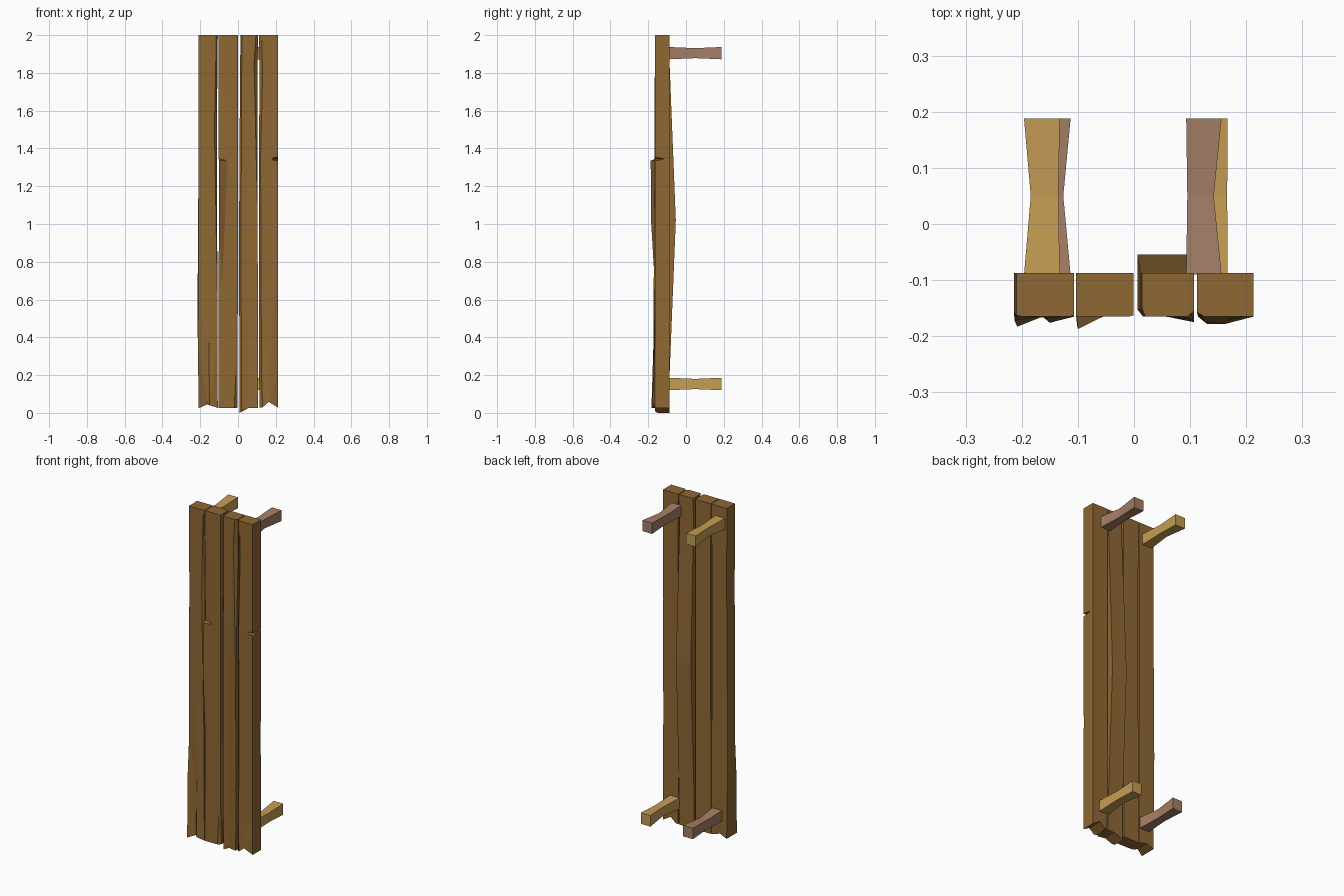
import bpy, bmesh


def material(name, rgb):
    m = bpy.data.materials.new(name)
    m.diffuse_color = (*rgb, 1)
    return m


BROWN = material("weathered brown", (0.275, 0.138, 0.034))
TAN = material("light tan", (0.558, 0.337, 0.089))
PINK = material("pinkish brown", (0.376, 0.212, 0.136))


def loft(name, rings, mat):
    """Skin closed rings of points and cap both ends."""
    bm = bmesh.new()
    loops = [[bm.verts.new(p) for p in r] for r in rings]
    n = len(loops[0])
    for a, b in zip(loops, loops[1:]):
        for i in range(n):
            j = (i + 1) % n
            bm.faces.new((a[i], a[j], b[j], b[i]))
    bm.faces.new(loops[0])
    bm.faces.new(loops[-1])
    bmesh.ops.triangulate(bm, faces=bm.faces[:])
    bmesh.ops.recalc_face_normals(bm, faces=bm.faces[:])
    me = bpy.data.meshes.new(name)
    bm.to_mesh(me)
    bm.free()
    me.materials.append(mat)
    ob = bpy.data.objects.new(name, me)
    bpy.context.collection.objects.link(ob)


def plank(name, sections, bottom):
    """Section: height, back y, front outline; the lowest one gets a ragged end."""
    rings = []
    for k, (z, back, front) in enumerate(sections):
        zs = bottom if k == 0 else [z] * len(front)
        row = [(x, y, h) for (x, y), h in zip(front, zs)]
        rings.append(row + [(x, back, h) for x, y, h in reversed(row)])
    loft(name, rings, BROWN)


B, F = -0.087, -0.165   # usual back and front planes

# planks, left to right
plank("plank_outer_left", [
    (0, B, [(-0.208, -0.183), (-0.163, F), (-0.15, -0.176), (-0.107, F)]),
    (0.38, B, [(-0.213, -0.172), (-0.163, F), (-0.155, -0.168), (-0.109, F)]),
    (0.6, B, [(-0.214, -0.157), (-0.208, F), (-0.155, -0.167), (-0.109, F)]),
    (1.5, B, [(-0.208, -0.163), (-0.2, F), (-0.125, F), (-0.112, -0.15)]),
    (2, B, [(-0.209, -0.163), (-0.2, F), (-0.115, F), (-0.107, -0.163)]),
], [0.025, 0.045, 0.04, 0.027])

plank("plank_inner_left", [
    (0, B, [(-0.103, F), (-0.09, F), (-0.02, F), (-0.004, -0.15)]),
    (0.2, B, [(-0.103, F), (-0.088, F), (-0.012, F), (-0.002, -0.16)]),
    (0.68, B, [(-0.103, F), (-0.085, F), (-0.01, F), (-0.001, -0.163)]),
    (1.0, B, [(-0.101, -0.184), (-0.07, F), (-0.01, F), (-0.001, -0.163)]),
    (1.335, B, [(-0.1, -0.187), (-0.055, F), (-0.01, F), (-0.001, -0.163)]),
    (1.345, B, [(-0.102, -0.163), (-0.055, F), (-0.01, F), (-0.001, -0.163)]),
    (2, B, [(-0.103, F), (-0.08, F), (-0.01, F), (-0.001, -0.163)]),
], [0.027] * 4)

plank("plank_inner_right", [
    (0, B, [(0.008, -0.15), (0.02, F), (0.058, F), (0.107, -0.175)]),
    (0.2, -0.087, [(0.007, -0.152), (0.018, F), (0.06, F), (0.106, -0.172)]),
    (1.02, -0.054, [(0.006, -0.152), (0.016, F), (0.055, F), (0.104, -0.17)]),
    (1.85, B, [(0.011, -0.152), (0.02, F), (0.085, F), (0.103, -0.145)]),
    (2, B, [(0.014, -0.15), (0.02, F), (0.095, F), (0.107, -0.155)]),
], [0.0, 0.01, 0.027, 0.027])

plank("plank_outer_right", [
    (0, B, [(0.114, F), (0.13, -0.178), (0.163, -0.178), (0.213, F)]),
    (0.2, B, [(0.112, -0.157), (0.125, -0.173), (0.165, -0.172), (0.213, F)]),
    (0.68, B, [(0.112, -0.157), (0.122, F), (0.195, F), (0.211, F)]),
    (1.335, B, [(0.112, -0.157), (0.12, F), (0.19, F), (0.213, F)]),
    (1.344, B, [(0.112, -0.157), (0.12, F), (0.178, F), (0.211, -0.11)]),
    (1.353, B, [(0.112, -0.157), (0.12, F), (0.19, F), (0.213, F)]),
    (1.8, B, [(0.113, -0.15), (0.13, F), (0.19, F), (0.213, F)]),
    (2, B, [(0.112, -0.157), (0.125, F), (0.19, F), (0.213, F)]),
], [0.027, 0.03, 0.058, 0.027])


def peg(name, x0, x1, z0, z1, in0, in1, mat):
    """Square rod running back from the planks with a worn waist."""
    rings = []
    for y, t in ((-0.09, 0.0), (0.05, 1.0), (0.188, 0.0)):
        a, b = x0 + in0 * t, x1 - in1 * t
        c, d = z0 + 0.006 * t, z1 - 0.006 * t
        rings.append([(a, y, c), (b, y, c), (b, y, d), (a, y, d)])
    loft(name, rings, mat)


# four rear pegs
peg("peg_top_left", -0.196, -0.132, 1.872, 1.937, 0.012, 0.003, TAN)
peg("peg_top_right", 0.093, 0.156, 1.872, 1.937, 0.002, 0.014, PINK)
peg("peg_bottom_left", -0.177, -0.113, 0.12, 0.186, 0.003, 0.013, PINK)
peg("peg_bottom_right", 0.104, 0.167, 0.12, 0.186, 0.014, 0.001, TAN)
